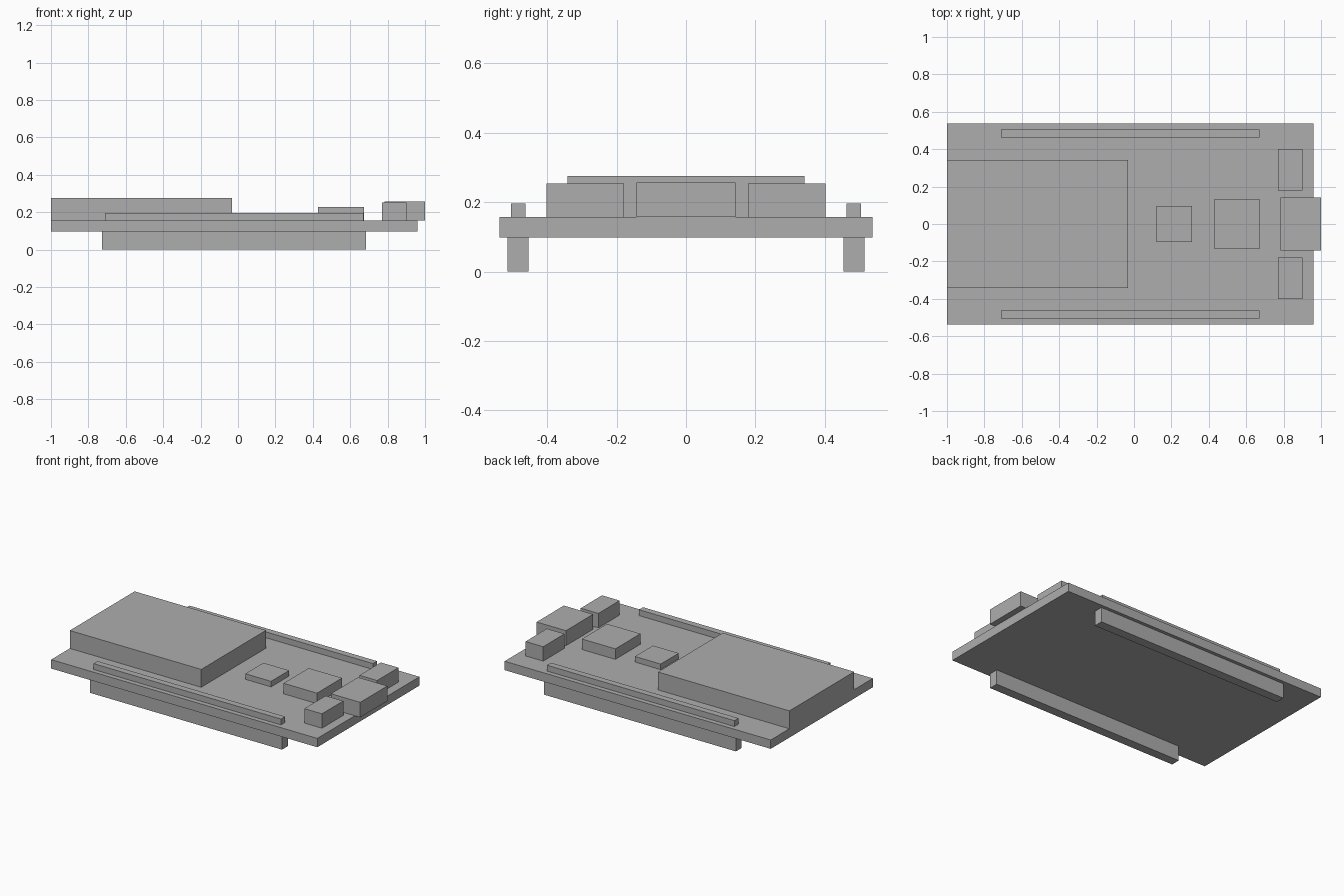
import bpy
import bmesh
from mathutils import Matrix, Vector

old = bpy.data.objects.get("Cube")
if old:
    bpy.data.objects.remove(old, do_unlink=True)

# One plain grey for every part
grey = bpy.data.materials.new("plain grey")
grey.use_nodes = True
colour = (0.42, 0.42, 0.42, 1)
grey.diffuse_color = colour
grey.node_tree.nodes["Principled BSDF"].inputs["Base Color"].default_value = colour


def box(name, x, y, z):
    """Box spanning the (low, high) range on each axis."""
    spans = (x, y, z)
    centre = Vector([(low + high) / 2 for low, high in spans])
    size = Vector([high - low for low, high in spans])
    bm = bmesh.new()
    bmesh.ops.create_cube(bm, size=1, matrix=Matrix.Diagonal(size).to_4x4())
    mesh = bpy.data.meshes.new(name)
    bm.to_mesh(mesh)
    bm.free()
    mesh.materials.append(grey)
    obj = bpy.data.objects.new(name, mesh)
    obj.location = centre
    bpy.context.collection.objects.link(obj)
    return obj


def centred(name, x, half_width, z):
    return box(name, x, (-half_width, half_width), z)


def pair(name, x, y, z):
    """The same box on the front and back edges."""
    box("back_" + name, x, y, z)
    box("front_" + name, x, (-y[1], -y[0]), z)


BASE, TOP = 0.098, 0.157  # underside and top of the board

# Circuit board
centred("circuit_board", (-1, 0.96), 0.537, (BASE, TOP))

# Large shielded module, flush with the board end
centred("shielded_module", (-1, -0.032), 0.341, (TOP, 0.276))

# Chips
centred("small_chip", (0.12, 0.31), 0.095, (TOP, 0.194))
centred("large_chip", (0.428, 0.674), 0.132, (TOP, 0.227))

# Port overhanging the board end, with a button on each side
centred("port", (0.784, 1), 0.143, (TOP, 0.257))
pair("button", (0.77, 0.9), (0.178, 0.402), (TOP, 0.253))

# Pin strips above and header rails below
pair("pin_strip", (-0.71, 0.67), (0.462, 0.505), (TOP, 0.196))
pair("header_rail", (-0.728, 0.685), (0.454, 0.515), (0, BASE))
